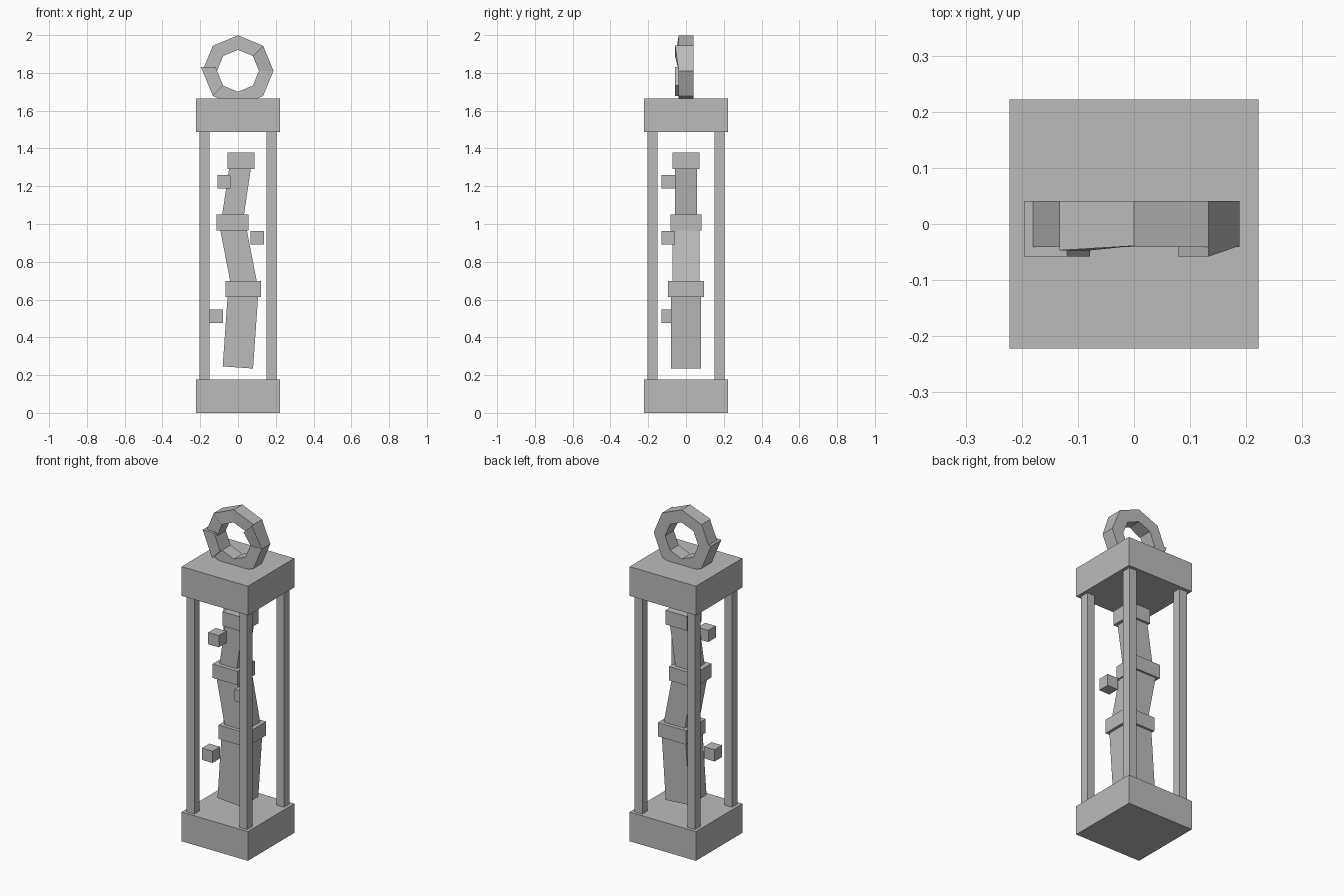
import bpy
import bmesh
from math import sin, cos, tan, radians
from mathutils import Vector

cube = bpy.data.objects.get("Cube")
if cube:
    bpy.data.objects.remove(cube, do_unlink=True)

GREY = (0.5, 0.5, 0.5, 1)
grey = bpy.data.materials.new("plain grey")
grey.use_nodes = True
grey.diffuse_color = GREY
grey.node_tree.nodes["Principled BSDF"].inputs["Base Color"].default_value = GREY


def finish(name, bm):
    bmesh.ops.recalc_face_normals(bm, faces=bm.faces)
    mesh = bpy.data.meshes.new(name)
    bm.to_mesh(mesh)
    bm.free()
    mesh.materials.append(grey)
    obj = bpy.data.objects.new(name, mesh)
    bpy.context.collection.objects.link(obj)
    return obj


def box(name, center, size, lean=0):
    """Box of the given size, leaning towards +x by some degrees."""
    bm = bmesh.new()
    bmesh.ops.create_cube(bm, size=1)
    bmesh.ops.scale(bm, vec=size, verts=bm.verts)
    obj = finish(name, bm)
    obj.location = center
    obj.rotation_euler.y = radians(lean)
    return obj


# End plates and corner posts
PLATE, THICK, TOP = 0.444, 0.177, 1.664
box("base_plate", (0, 0, THICK / 2), (PLATE, PLATE, THICK))
box("top_plate", (0, 0, TOP - THICK / 2), (PLATE, PLATE, THICK))
for side, x in (("right", -0.177), ("left", 0.177)):
    for end, y in (("front", -0.177), ("back", 0.177)):
        box(f"{end}_{side}_post", (x, y, TOP / 2), (0.052, 0.052, TOP - THICK))

# Crooked column: three leaning segments, each with a collar above it
box("lower_segment", (0.014, 0, 0.45), (0.161, 0.161, 0.42), 4)
box("middle_segment", (0.003, 0, 0.831), (0.138, 0.141, 0.32), -11)
box("upper_segment", (-0.008, 0, 1.17), (0.114, 0.114, 0.3), 8.5)
box("lower_collar", (0.029, 0, 0.655), (0.188, 0.188, 0.084))
box("middle_collar", (-0.029, 0, 1.008), (0.168, 0.165, 0.084))
box("upper_collar", (0.016, 0, 1.335), (0.142, 0.142, 0.086))

# Floating cubes in front of the column
for name, x, z in (("upper_cube", -0.074, 1.224),
                   ("middle_cube", 0.102, 0.927),
                   ("lower_cube", -0.116, 0.512)):
    box(name, (x, -0.093, z), (0.071, 0.071, 0.071))

# Hanging ring: eight wedge blocks, some standing proud at the front
RING_Z, OUTER, INNER, BACK = 1.811, 0.188, 0.111, 0.041
fronts = {0: (0.039, 0.058), 2: (0.039, 0.047), 4: (0.058, 0.058)}
for k in range(8):
    bm = bmesh.new()
    depths = fronts.get(k, (0.041, 0.041))
    sections = []
    for i, depth in enumerate(depths):
        a = radians(45 * (k + i))
        sections.append([bm.verts.new((r * cos(a), y, RING_Z + r * sin(a)))
                         for r, y in ((INNER, -depth), (OUTER, -depth),
                                      (OUTER, BACK), (INNER, BACK))])
    start, stop = sections
    bm.faces.new(start)
    bm.faces.new(stop)
    for j in range(4):
        n = (j + 1) % 4
        bm.faces.new((start[j], start[n], stop[n], stop[j]))
    if k == 4:
        # the proud block runs a little past its joint
        along = (stop[0].co - start[0].co).normalized()
        for v in start:
            v.co -= along * 0.022
    finish(f"ring_block_{k + 1}", bm)
